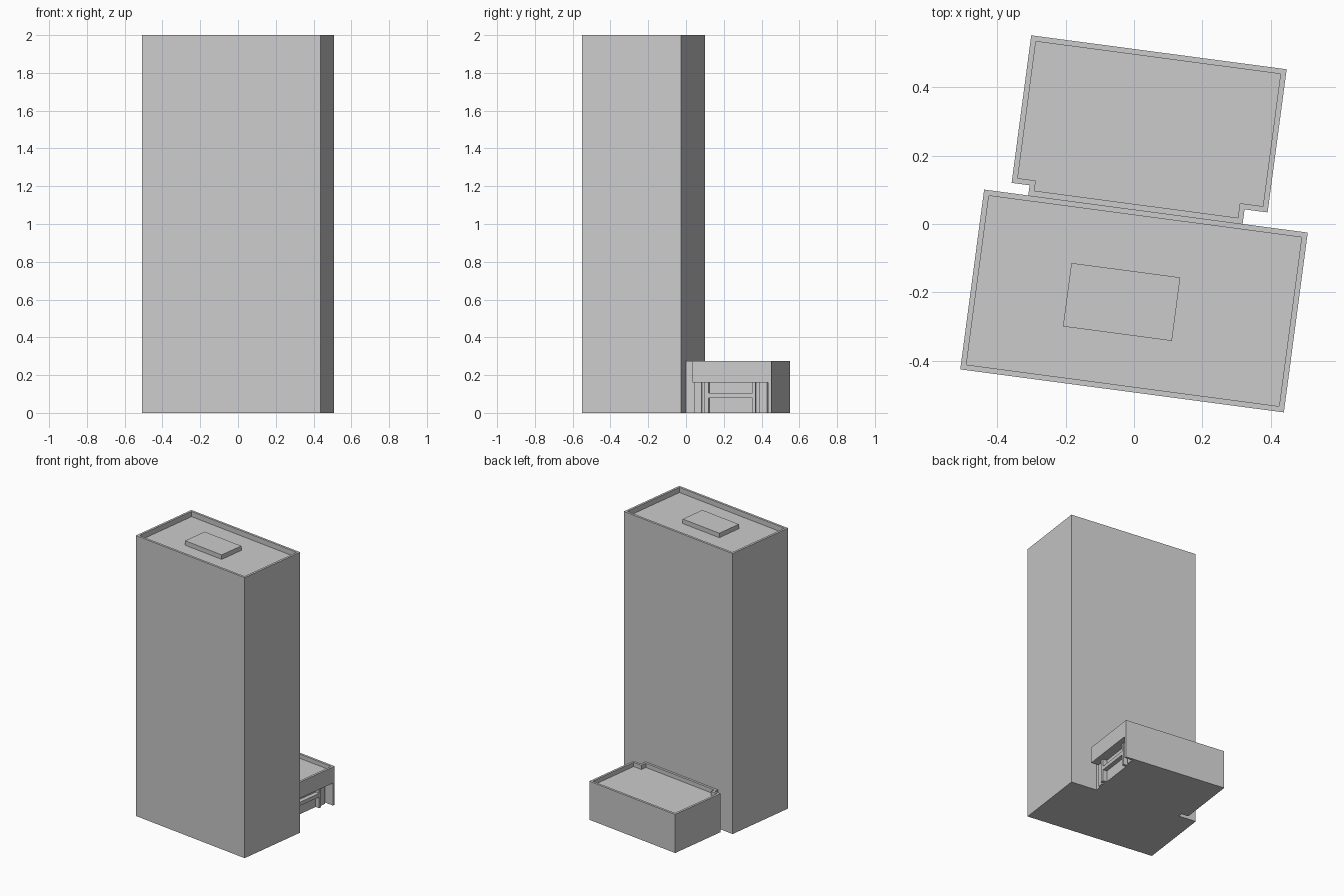
import bpy, bmesh, math
from mathutils import Matrix, Vector

cube = bpy.data.objects.get("Cube")
if cube:
    bpy.data.objects.remove(cube, do_unlink=True)

concrete = bpy.data.materials.new("concrete_grey")
concrete.use_nodes = True
GREY = (0.6, 0.6, 0.6, 1)
concrete.diffuse_color = GREY
concrete.node_tree.nodes["Principled BSDF"].inputs["Base Color"].default_value = GREY

# The whole building is turned slightly on its site
SITE = Matrix.Translation((0, -0.225, 0)) @ Matrix.Rotation(math.radians(-7.57), 4, "Z")


def prism(name, outline, z0, z1, rim=0, sink=0):
    """Extrude an outline; rim and sink make a parapet around the roof."""
    bm = bmesh.new()
    base = bm.faces.new([bm.verts.new((x, y, z0)) for x, y in outline])
    top = bmesh.ops.extrude_face_region(bm, geom=[base], use_keep_orig=True)["geom"]
    verts = [g for g in top if isinstance(g, bmesh.types.BMVert)]
    roof = [g for g in top if isinstance(g, bmesh.types.BMFace)]
    bmesh.ops.translate(bm, verts=verts, vec=Vector((0, 0, z1 - z0)))
    bmesh.ops.recalc_face_normals(bm, faces=bm.faces)
    if rim:
        bmesh.ops.inset_region(bm, faces=roof, thickness=rim, use_even_offset=True)
        walls = bmesh.ops.extrude_face_region(bm, geom=roof)["geom"]
        bmesh.ops.delete(bm, geom=roof, context="FACES")
        low = [g for g in walls if isinstance(g, bmesh.types.BMVert)]
        bmesh.ops.translate(bm, verts=low, vec=(0, 0, -sink))
        bmesh.ops.recalc_face_normals(bm, faces=bm.faces)
    mesh = bpy.data.meshes.new(name)
    bm.to_mesh(mesh)
    bm.free()
    mesh.materials.append(concrete)
    obj = bpy.data.objects.new(name, mesh)
    obj.matrix_world = SITE
    bpy.context.collection.objects.link(obj)
    return obj


def box(name, x0, x1, y0, y1, z0, z1, **kw):
    return prism(name, [(x0, y0), (x1, y0), (x1, y1), (x0, y1)], z0, z1, **kw)


# Tower with parapet and rooftop plant room
box("tower", -0.477, 0.477, -0.265, 0.265, 0, 2, rim=0.016, sink=0.037)
box("roof_plant_room", -0.196, 0.125, -0.101, 0.086, 1.96, 1.995)

# Low annex with notched front corners
annex = prism("annex", [(-0.347, 0.265), (0.285, 0.265), (0.285, 0.308), (0.353, 0.308),
                        (0.353, 0.73), (-0.4, 0.73), (-0.4, 0.295), (-0.347, 0.295)],
              0, 0.275, rim=0.016, sink=0.03)

# Covered entrance cut into the side of the annex
cutter = box("entrance_cutter", 0.285, 0.4, 0.29, 0.713, -0.1, 0.16)
cutter.hide_render = True
cutter.hide_viewport = True
cut = annex.modifiers.new("entrance", "BOOLEAN")
cut.operation = "DIFFERENCE"
cut.solver = "EXACT"
cut.object = cutter

# Entrance posts, ledge and lintel strips
for i, (y0, y1, out) in enumerate([(0.31, 0.35, 0.012), (0.365, 0.39, 0.03),
                                   (0.623, 0.64, 0.03), (0.66, 0.70, 0.012)]):
    box(f"entrance_post_{i + 1}", 0.28, 0.285 + out, y0, y1, 0, 0.16)
box("entrance_ledge", 0.28, 0.315, 0.39, 0.623, 0.08, 0.106)
